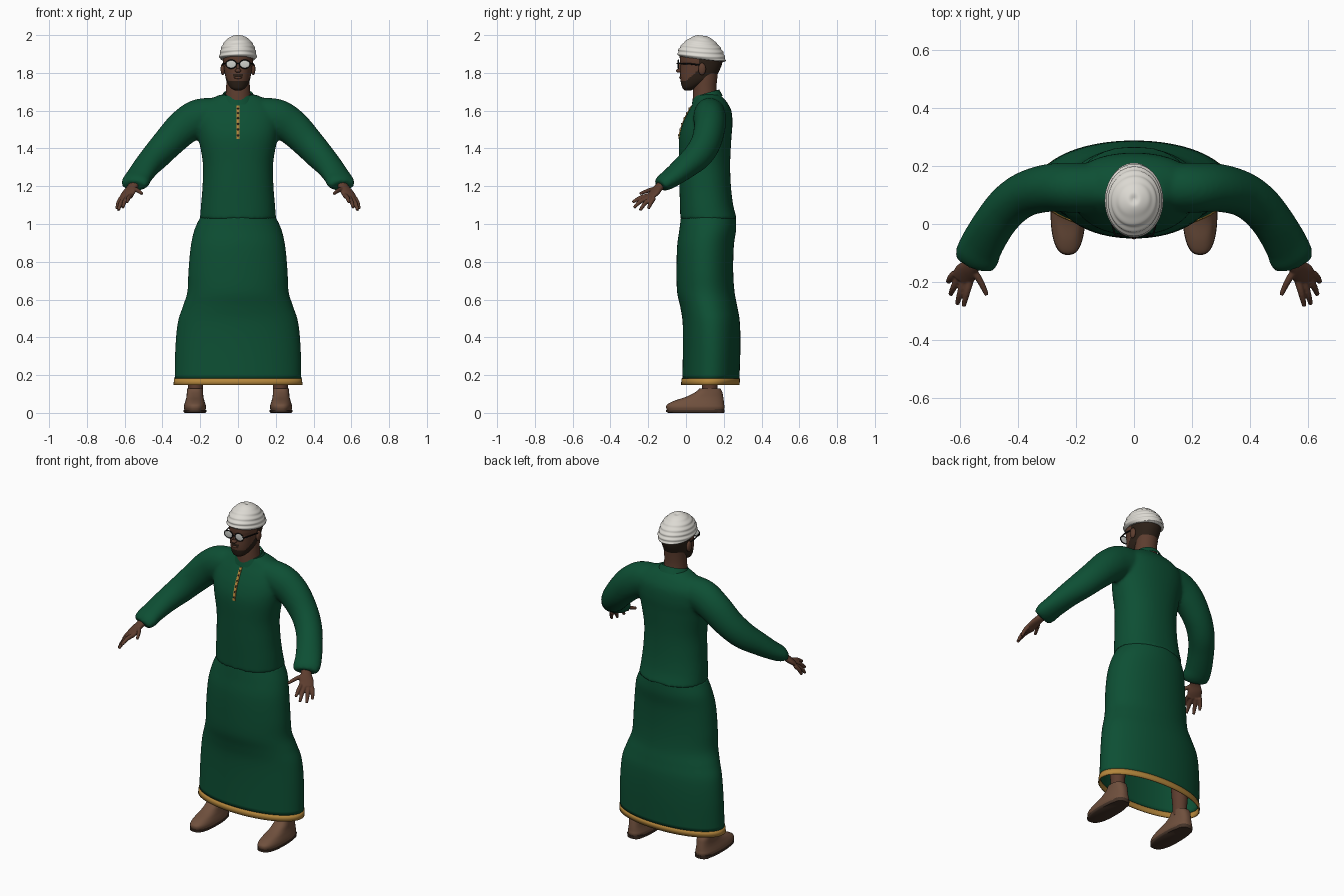
import bpy, bmesh, math
from mathutils import Vector, Matrix

if "Cube" in bpy.data.objects:
    bpy.data.objects.remove(bpy.data.objects["Cube"])


def material(name, rgb):
    m = bpy.data.materials.new(name)
    m.use_nodes = True
    m.diffuse_color = (*rgb, 1)
    m.node_tree.nodes["Principled BSDF"].inputs["Base Color"].default_value = (*rgb, 1)
    return m


GREEN = material("green cloth", (0.004, 0.078, 0.034))
GOLD = material("gold trim", (0.46, 0.24, 0.045))
SKIN = material("dark skin", (0.11, 0.047, 0.028))
HAIR = material("dark hair", (0.026, 0.015, 0.009))
WHITE = material("cap white", (0.72, 0.70, 0.65))
LENS = material("pale lens", (0.62, 0.63, 0.60))
BLACK = material("black frame", (0.006, 0.006, 0.006))
LEATHER = material("brown leather", (0.16, 0.08, 0.047))
SOLE = material("sole brown", (0.06, 0.034, 0.022))


def spline(rows, n=5):
    """Catmull-Rom interpolation of rows of numbers."""
    out = []
    for i in range(len(rows) - 1):
        a, b, c, d = (rows[min(max(i + k, 0), len(rows) - 1)] for k in (-1, 0, 1, 2))
        for s in range(n):
            t = s / n
            out.append([q + 0.5 * t * (r - p + t * (2 * p - 5 * q + 4 * r - w + t * (3 * (q - r) + w - p)))
                        for p, q, r, w in zip(a, b, c, d)])
    return out + [list(rows[-1])]


def ovals(rows, cx=0, power=2, tilt=0, seg=48):
    """Level rings from rows of height, half width, front y, back y."""
    rings = []
    for z, hw, y0, y1 in rows:
        ring = []
        for i in range(seg):
            a = math.tau * i / seg
            c, s = math.cos(a), math.sin(a)
            x = math.copysign(abs(c) ** (2 / power), c) * hw
            y = math.copysign(abs(s) ** (2 / power), s) * (y1 - y0) / 2
            ring.append(Vector((cx + x, y + (y0 + y1) / 2, z + tilt * y)))
        rings.append(ring)
    return rings


def tube(rows, seg=20):
    """Rings along a path of x, y, z, sideways radius, upward radius."""
    rings = []
    for i, r in enumerate(rows):
        d = Vector(rows[min(i + 1, len(rows) - 1)][:3]) - Vector(rows[max(i - 1, 0)][:3])
        d.normalize()
        side = d.cross(Vector((0, 0, 1))).normalized()
        up = side.cross(d)
        rings.append([Vector(r[:3]) + side * r[3] * math.cos(math.tau * k / seg)
                      + up * r[4] * math.sin(math.tau * k / seg) for k in range(seg)])
    return rings


def build(name, lofts, mats, caps=True, rule=None, angle=50):
    """One object from lists of rings, each skinned end to end."""
    bm = bmesh.new()
    for rings in lofts:
        vs = [[bm.verts.new(p) for p in ring] for ring in rings]
        n = len(vs[0])
        for a, b in zip(vs, vs[1:]):
            for i in range(n):
                bm.faces.new((a[i], a[(i + 1) % n], b[(i + 1) % n], b[i]))
        if caps:
            bm.faces.new(vs[0][::-1])
            bm.faces.new(vs[-1])
    return finish(name, bm, mats, rule, angle)


def finish(name, bm, mats, rule=None, angle=50):
    bmesh.ops.recalc_face_normals(bm, faces=bm.faces)
    for f in bm.faces:
        f.smooth = True
        if rule:
            f.material_index = rule(f.calc_center_median())
    me = bpy.data.meshes.new(name)
    bm.to_mesh(me)
    bm.free()
    for m in mats:
        me.materials.append(m)
    me.set_sharp_from_angle(angle=math.radians(angle))
    ob = bpy.data.objects.new(name, me)
    bpy.context.scene.collection.objects.link(ob)
    return ob


def blob(name, loc, size, mat):
    bm = bmesh.new()
    bmesh.ops.create_uvsphere(bm, u_segments=20, v_segments=12, radius=1,
                              matrix=Matrix.Translation(loc) @ Matrix.Diagonal((*size, 1)))
    return finish(name, bm, [mat])


def fuse(ob, voxel, rounds):
    m = ob.modifiers.new("Fuse", 'REMESH')
    m.mode, m.voxel_size, m.use_smooth_shade = 'VOXEL', voxel, True
    s = ob.modifiers.new("Soften", 'SMOOTH')
    s.factor, s.iterations = 0.5, rounds


def mirrored(rows, side):
    return [(r[0] * side, *r[1:]) for r in rows]


# Robe body with both sleeves fused in
torso = [(1.025, .202, -.03, .27), (1.1, .196, -.032, .25), (1.2, .188, -.035, .238), (1.32, .186, -.037, .234),
         (1.45, .208, -.037, .24), (1.53, .22, -.018, .246), (1.6, .21, .015, .24), (1.65, .165, .045, .213),
         (1.685, .095, .06, .18)]
sleeve = [(.12, .125, 1.575, .085, .095), (.21, .125, 1.56, .086, .1), (.29, .125, 1.51, .083, .094),
          (.37, .105, 1.43, .078, .084), (.43, .065, 1.365, .075, .077), (.48, .005, 1.31, .073, .066),
          (.525, -.07, 1.25, .075, .053), (.543, -.115, 1.22, .077, .046), (.552, -.138, 1.203, .066, .034)]
robe = build("robe_top", [ovals(spline(torso), power=2.2)]
             + [tube(spline(mirrored(sleeve, s)), 28) for s in (1, -1)], [GREEN])
fuse(robe, .01, 5)

# Skirt and gold hem
skirt = [(.18, .335, -.02, .283), (.35, .331, -.016, .288), (.48, .318, -.018, .285), (.56, .293, -.03, .272),
         (.64, .268, -.047, .257), (.75, .262, -.05, .25), (.88, .25, -.047, .253), (.97, .23, -.035, .265),
         (1.035, .2, -.027, .264)]
hem = [(.148, .341, -.026, .283), (.166, .34, -.025, .285), (.183, .338, -.023, .286)]
for name, rows, mat in (("skirt", spline(skirt), GREEN), ("hem", hem, GOLD)):
    ob = build(name, [ovals(rows, power=2.05, seg=72)], [mat], caps=False)
    mod = ob.modifiers.new("Thickness", 'SOLIDIFY')
    mod.thickness, mod.offset = .006, -1

# Collar, front placket and buttons
build("collar", [ovals([(1.655, .098, .03, .195), (1.685, .082, .038, .18), (1.693, .077, .04, .176),
                        (1.685, .07, .045, .17)], tilt=.28)], [GREEN], caps=False)
front = [r for r in spline(torso, 10) if 1.445 < r[0] < 1.63]
placket = [[Vector((x, r[2] + y, r[0])) for x, y in ((-.008, -.004), (.008, -.004), (.008, .005), (-.008, .005))]
           for r in front]
build("placket", [placket], [GOLD], angle=30)
for r in front[2::4]:
    blob("button", (0, r[2] - .004, r[0]), (.005, .004, .006), SOLE)

# Neck and head, with hair and beard by region
build("neck", [ovals([(1.62, .075, .035, .175), (1.68, .066, .036, .163), (1.74, .062, .04, .162),
                      (1.81, .062, .05, .17)])], [SKIN])


def head_colour(c):
    beard = c.y < .1 and c.z < 1.757 + .85 * max(0, c.y)
    hair = c.y > .072 and c.z > 1.775
    moustache = c.y < 0 and abs(c.x) < .028 and 1.782 < c.z < 1.793
    return int(beard or hair or moustache)


head = [(1.708, .018, -.008, .03), (1.718, .036, -.018, .05), (1.735, .05, -.024, .085), (1.76, .062, -.029, .135),
        (1.785, .068, -.031, .162), (1.815, .073, -.03, .178), (1.845, .077, -.03, .19), (1.87, .08, -.033, .194),
        (1.91, .079, -.028, .19), (1.95, .055, .01, .15)]
build("head", [ovals(spline(head, 7), power=2.2, seg=72)], [SKIN, HAIR], rule=head_colour)
blob("nose_bridge", (0, -.032, 1.83), (.009, .011, .024), SKIN)
blob("nose_tip", (0, -.037, 1.812), (.016, .016, .011), SKIN)
blob("lips", (0, -.027, 1.775), (.021, .009, .007), SKIN)

# Spectacles and ears
for s, label in ((1, "left"), (-1, "right")):
    blob(label + "_ear", (s * .08, .085, 1.82), (.012, .02, .032), SKIN)
    blob(label + "_lens", (s * .036, -.04, 1.846), (.027, .003, .021), LENS)
    rim = []
    for k in range(33):
        a = math.tau * k / 32
        c, n = math.cos(a), math.sin(a)
        rim.append([Vector((s * .036 + c * (.028 + i), -.04 + j, 1.846 + n * (.022 + i)))
                    for i, j in ((.003, 0), (0, -.004), (-.003, 0), (0, .004))])
    build(label + "_rim", [rim], [BLACK], caps=False)
    temple = [(s * .066, -.038, 1.85, .003, .004), (s * .08, .02, 1.848, .003, .004), (s * .083, .085, 1.84, .003, .004)]
    build(label + "_temple", [tube(temple, 8)], [BLACK])
build("spectacle_bridge", [tube([(-.009, -.043, 1.848, .003, .003), (0, -.047, 1.85, .003, .003),
                                 (.009, -.043, 1.848, .003, .003)], 8)], [BLACK])

# Wrapped cap with soft twisted folds
cap = [(1.872, .09, -.034, .2), (1.882, .099, -.043, .209), (1.91, .095, -.039, .202), (1.94, .086, -.02, .187),
       (1.966, .07, .006, .163), (1.985, .048, .035, .138), (1.997, .022, .062, .11), (1.993, .003, .083, .089)]
rings = ovals(spline(cap, 8), tilt=-.12, seg=64)
for ring in rings:
    mid = sum(ring, Vector()) / len(ring)
    for i, p in enumerate(ring):
        a = math.tau * i / len(ring)
        fold = 1 + .022 * math.sin(p.z * 260 + 1.5 * math.sin(a) + .8 * math.sin(2 * a + 1))
        p.xy = mid.xy + (p.xy - mid.xy) * fold
build("cap", [rings], [WHITE])

# Hands: palm, four fingers and thumb fused together
palm = [(.54, -.115, 1.22, .03, .022), (.562, -.145, 1.193, .03, .02), (.58, -.168, 1.165, .04, .018),
        (.596, -.192, 1.14, .038, .013)]
fingers = [((.566, -.198, 1.15), (.578, -.24, 1.14), (.588, -.283, 1.115)),
           ((.585, -.192, 1.143), (.6, -.24, 1.12), (.61, -.276, 1.086)),
           ((.603, -.182, 1.138), (.622, -.218, 1.108), (.633, -.243, 1.072)),
           ((.618, -.17, 1.138), (.634, -.187, 1.11), (.641, -.2, 1.08)),
           ((.562, -.15, 1.188), (.532, -.195, 1.178), (.508, -.245, 1.16))]
for s, label in ((1, "left"), (-1, "right")):
    parts = [tube(spline(mirrored(palm, s)))]
    for f in fingers:
        rows = [(*p, r, r) for p, r in zip(f, (.013, .0115, .008))]
        parts.append(tube(spline(mirrored(rows, s)), 12))
    fuse(build(label + "_hand", parts, [SKIN]), .004, 2)

# Legs and shoes
leg = [(.1, .04, .085, .168), (.17, .04, .085, .168), (.3, .05, .075, .18), (.55, .065, .06, .19)]
upper = [(.014, .055, -.1, .2), (.03, .059, -.105, .204), (.046, .056, -.098, .202), (.065, .05, -.06, .2),
         (.085, .045, .0, .197), (.11, .043, .05, .192), (.13, .043, .072, .182)]
sole = [(.0, .055, -.095, .2), (.006, .06, -.107, .205), (.015, .06, -.107, .205)]
heel = [(0, .045, .1, .2), (.02, .047, .098, .203)]
for s, label in ((1, "left"), (-1, "right")):
    build(label + "_leg", [ovals(leg, s * .224, seg=24)], [SKIN])
    build(label + "_shoe", [ovals(spline(upper), s * .228, 2.5)], [LEATHER])
    build(label + "_sole", [ovals(sole, s * .228, 2.5), ovals(heel, s * .228, 2.5)], [SOLE])
